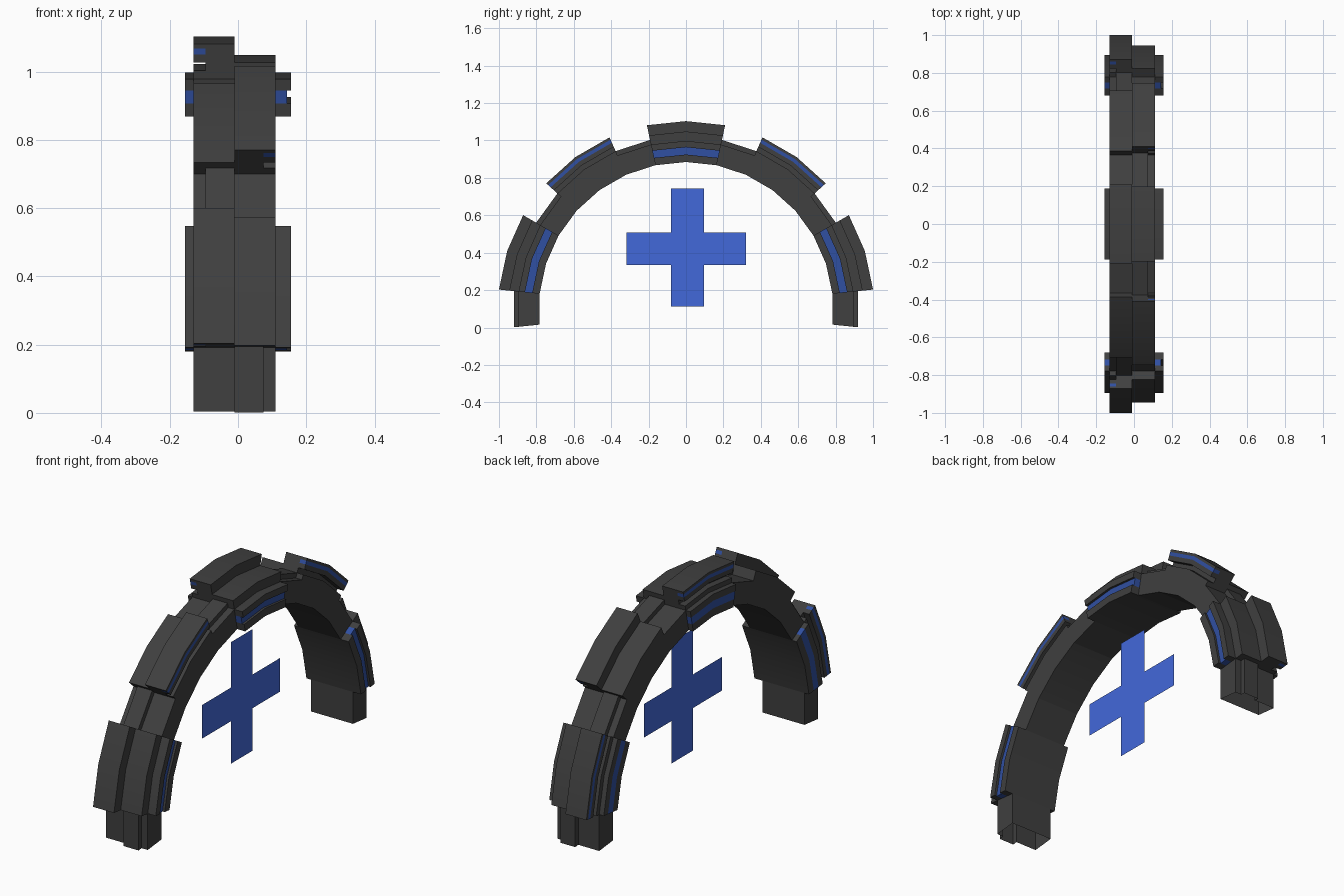
import bpy, bmesh, math

if "Cube" in bpy.data.objects:
    bpy.data.objects.remove(bpy.data.objects["Cube"])

STEP = 12          # degrees per arch facet
CZ = 0.098         # height of the arch centre
MID = -0.01        # seam between the two halves of the arch


def material(name, color):
    m = bpy.data.materials.new(name)
    m.diffuse_color = (*color, 1)
    m.use_nodes = True
    m.node_tree.nodes["Principled BSDF"].inputs["Base Color"].default_value = m.diffuse_color
    return m


dark = material("dark_metal", (0.05, 0.05, 0.05))
light = material("blue_light", (0.03, 0.08, 0.36))
cross_blue = material("cross_blue", (0.055, 0.14, 0.7))


def finish(name, bm, mat):
    me = bpy.data.meshes.new(name)
    bm.to_mesh(me)
    bm.free()
    ob = bpy.data.objects.new(name, me)
    bpy.context.collection.objects.link(ob)
    me.materials.append(mat)
    return ob


def sweep(name, profile, a0, a1, caps=True, mat=dark):
    """Sweep a closed (x, radius) profile around the arch from a0 to a1 degrees."""
    bm = bmesh.new()
    rings = []
    for i in range(round((a1 - a0) / STEP) + 1):
        a = math.radians(a0 + i * STEP)
        rings.append([bm.verts.new((x, r * math.sin(a), CZ + r * math.cos(a)))
                      for x, r in profile])
    n = len(profile)
    for p, q in zip(rings, rings[1:]):
        for j in range(n):
            k = (j + 1) % n
            bm.faces.new((p[j], p[k], q[k], q[j]))
    if caps:
        bm.faces.new(rings[0])
        bm.faces.new(rings[-1])
    bmesh.ops.recalc_face_normals(bm, faces=bm.faces[:])
    return finish(name, bm, mat)


def flip(profile, s):
    return [(MID + s * u, r) for u, r in profile]


def rect(x0, x1, r0, r1):
    return [(x0, r0), (x0, r1), (x1, r1), (x1, r0)]


# Cross-sections, u measured from the seam, raised half on negative u
W, E, IN = 0.12, 0.085, 0.787
LINK = [(-W, IN), (-W, .9), (-E, .9), (-E, .925), (0, .925), (0, .9), (W, .9), (W, IN)]
PLATE = [(-W, IN), (-W, .925), (-E, .925), (-E, .95), (-W, .95), (-W, .974),
         (-E, .974), (-E, .992), (-W, .992), (-W, 1.0055), (0, 1.0055), (0, .95),
         (W, .95), (W, IN)]
STRIP = rect(-W, -E, .974, .992)

# Narrow links between the plates, including the open leg ends
for c, s in ((18, -1), (54, 1), (90, -1)):
    for m in (-1, 1):
        sweep("arch_link", flip(LINK, s), m * c - 6, m * c + 6, caps=False)

# Thick plates, the raised half alternating from side to side
for c in (-72, -36, 0, 36, 72):
    s = -1 if abs(c) == 36 else 1
    sweep("arch_plate", flip(PLATE, s), c - 12, c + 12)
    sweep("plate_light", flip(STRIP, s), c - 12, c + 12, mat=light)

# Side pads with a light channel, on the crown and both legs
for c in (-72, 0, 72):
    for inner, outer, lit in ((-0.13, -0.156, -0.156), (0.11, 0.156, 0.144)):
        sweep("side_pad_lower", rect(inner, outer, IN, .827), c - 12, c + 12)
        sweep("side_pad_upper", rect(inner, outer, .866, .9), c - 12, c + 12)
        sweep("side_pad_light", rect(inner, lit, .827, .866), c - 12, c + 12, mat=light)

# Flat cross floating in the opening
bm = bmesh.new()
outline = [(-.08, .113), (.097, .113), (.097, .333), (.32, .333), (.32, .507), (.097, .507),
           (.097, .742), (-.08, .742), (-.08, .507), (-.317, .507), (-.317, .333), (-.08, .333)]
bm.faces.new([bm.verts.new((0.015, y, z)) for y, z in outline])
finish("floating_cross", bm, cross_blue)

# Soften the facet joints along the curve, keep the corners sharp
bpy.ops.object.select_all(action='SELECT')
bpy.context.view_layer.objects.active = bpy.data.objects["floating_cross"]
bpy.ops.object.shade_smooth_by_angle(angle=math.radians(30))
